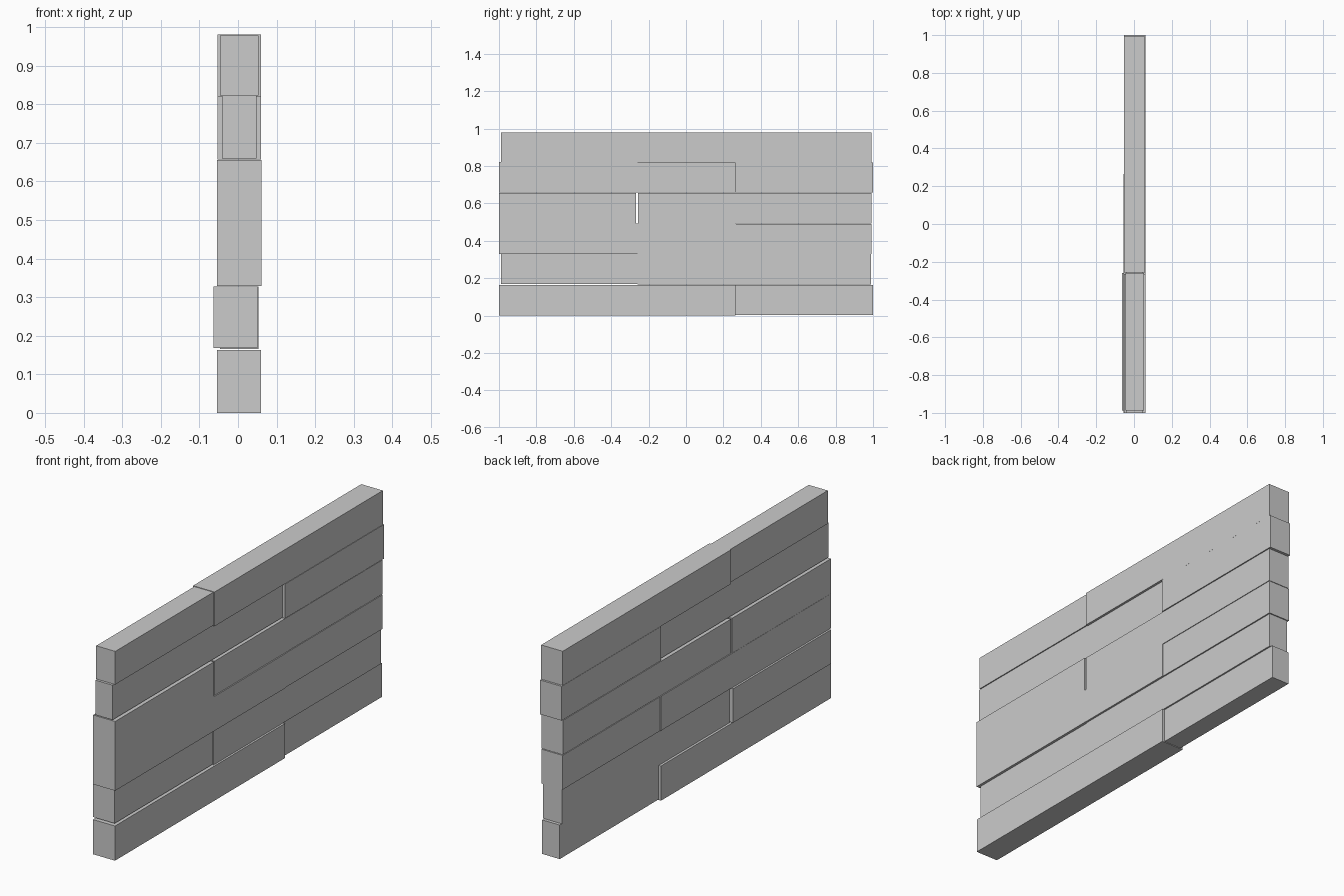
import bpy
import bmesh
from mathutils import Matrix, Vector


def block(name, x, y, z):
    """Axis-aligned block spanning the given (min, max) ranges."""
    mesh = bpy.data.meshes.new(name)
    bm = bmesh.new()
    size = Vector([r[1] - r[0] for r in (x, y, z)])
    centre = Vector([(r[0] + r[1]) / 2 for r in (x, y, z)])
    bmesh.ops.create_cube(bm, size=1.0, matrix=Matrix.Translation(centre) @ Matrix.Diagonal((*size, 1)))
    bm.to_mesh(mesh)
    bm.free()
    obj = bpy.data.objects.new(name, mesh)
    bpy.context.collection.objects.link(obj)


# Courses from the ground up: each has a front and a back block as (x, y, z) ranges
courses = [
    (((-0.055, 0.060), (-1.0, 0.265), (0.0, 0.163)),
     ((-0.043, 0.048), (0.265, 1.0), (0.003, 0.163))),
    (((-0.063, 0.050), (-0.988, -0.26), (0.168, 0.328)),
     ((-0.046, 0.053), (-0.258, 0.988), (0.165, 0.328))),
    (((-0.055, 0.061), (-1.0, 0.266), (0.329, 0.491)),
     ((-0.053, 0.058), (0.268, 0.992), (0.329, 0.490))),
    (((-0.054, 0.061), (-1.0, -0.266), (0.491, 0.655)),
     ((-0.053, 0.058), (-0.257, 0.991), (0.493, 0.654))),
    (((-0.042, 0.048), (-1.0, 0.262), (0.659, 0.822)),
     ((-0.053, 0.060), (0.262, 1.0), (0.657, 0.818))),
    (((-0.046, 0.053), (-0.988, -0.259), (0.822, 0.978)),
     ((-0.053, 0.059), (-0.258, 0.992), (0.819, 0.980))),
]

for i, (front, back) in enumerate(courses, 1):
    block(f"course_{i}_front_block", *front)
    block(f"course_{i}_back_block", *back)
